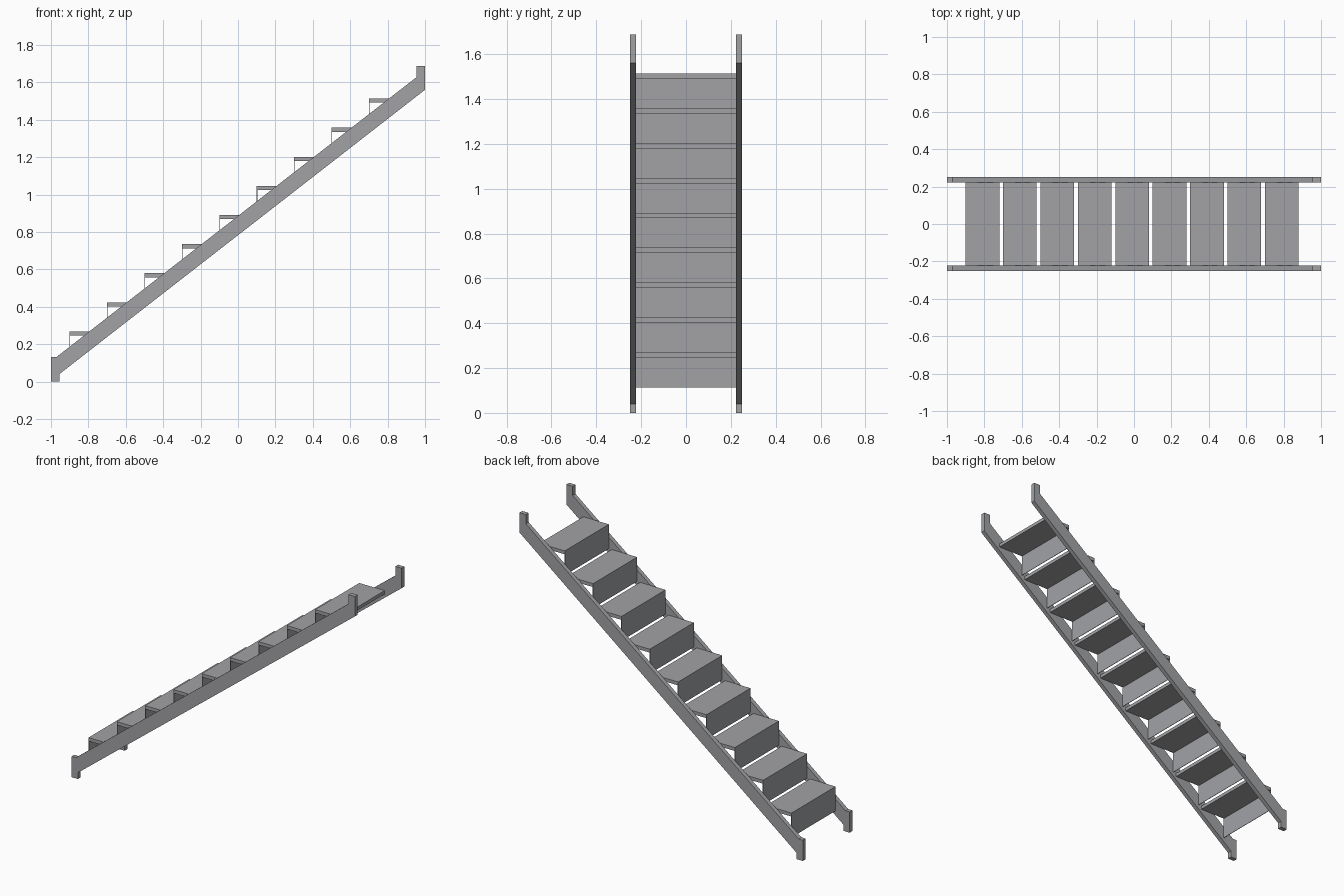
import bpy, bmesh
from mathutils import Vector

cube = bpy.data.objects.get("Cube")
if cube:
    bpy.data.objects.remove(cube, do_unlink=True)

# Single grey metal colour
grey = bpy.data.materials.new("grey_metal")
grey.use_nodes = True
colour = (0.36, 0.365, 0.38, 1)
grey.diffuse_color = colour
grey.node_tree.nodes["Principled BSDF"].inputs["Base Color"].default_value = colour


def extrude_profile(name, profile, y0, y1):
    """Extrude an x-z outline from y0 to y1."""
    bm = bmesh.new()
    face = bm.faces.new([bm.verts.new((x, y0, z)) for x, z in profile])
    result = bmesh.ops.extrude_face_region(bm, geom=[face])
    verts = [v for v in result["geom"] if isinstance(v, bmesh.types.BMVert)]
    bmesh.ops.translate(bm, verts=verts, vec=Vector((0, y1 - y0, 0)))
    bmesh.ops.recalc_face_normals(bm, faces=bm.faces)
    mesh = bpy.data.meshes.new(name)
    bm.to_mesh(mesh)
    bm.free()
    mesh.materials.append(grey)
    obj = bpy.data.objects.new(name, mesh)
    bpy.context.collection.objects.link(obj)
    return obj


def rectangle(x0, x1, z0, z1):
    return [(x0, z0), (x1, z0), (x1, z1), (x0, z1)]


INNER, OUTER = 0.222, 0.25
STEPS, RUN, RISE = 9, 0.2, 0.1556

# Sloping side rails with upright ends
rail = [(-1, 0), (-0.955, 0), (-0.955, 0.04), (1, 1.56), (1, 1.687),
        (0.955, 1.687), (0.955, 1.628), (-0.97, 0.132), (-1, 0.132)]
extrude_profile("front_stringer", rail, -OUTER, -INNER)
extrude_profile("back_stringer", rail, INNER, OUTER)

# Treads with a thin riser plate under each leading edge
for i in range(STEPS):
    x, top = -0.9 + i * RUN, 0.268 + i * RISE
    under = top - 0.022
    extrude_profile(f"tread_{i + 1}", rectangle(x, x + 0.18, under, top), -INNER, INNER)
    extrude_profile(f"riser_{i + 1}", rectangle(x, x + 0.003, top - RISE, under), -INNER, INNER)
